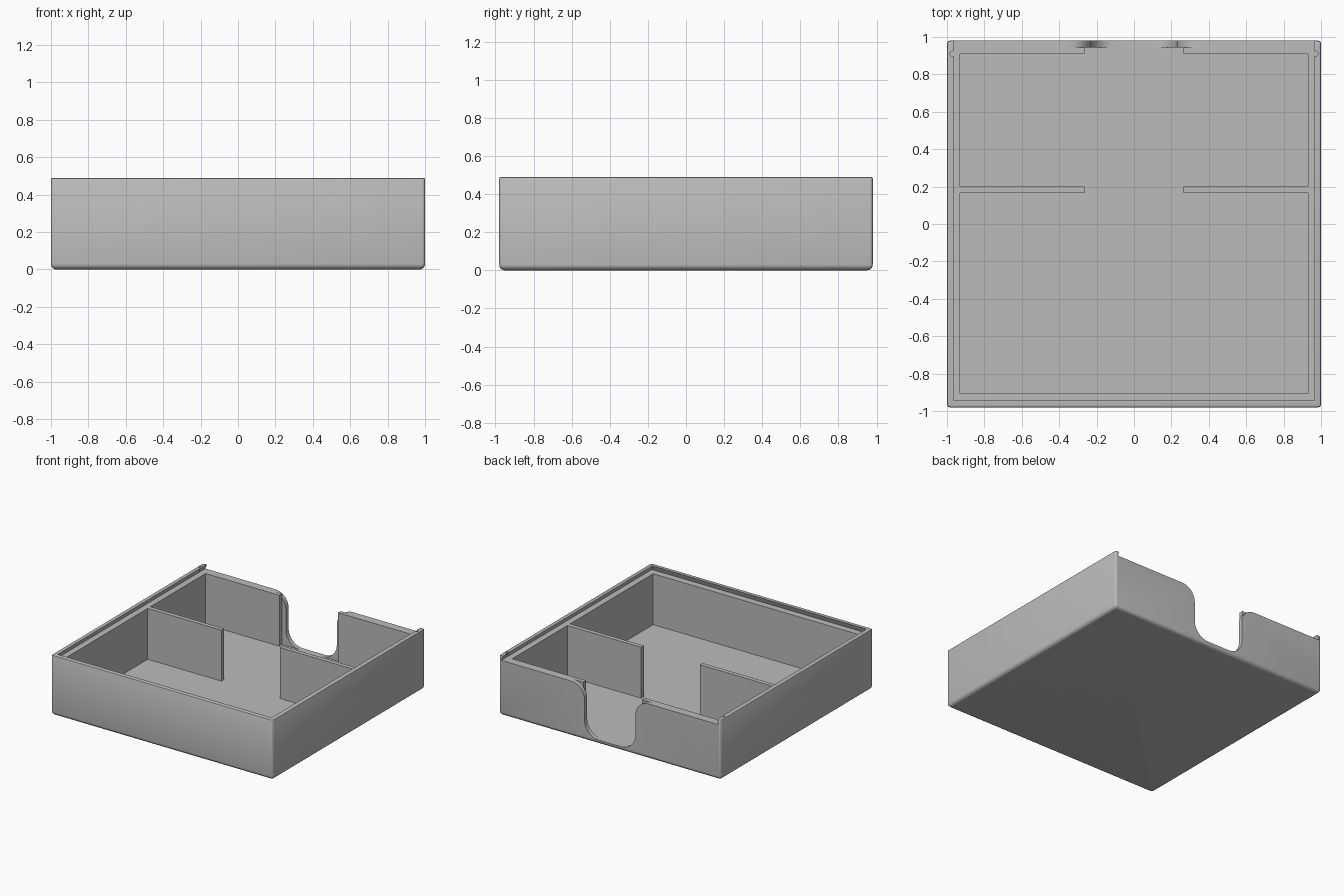
import bpy, bmesh
from math import sin, cos, pi, radians
from mathutils import Vector

if "Cube" in bpy.data.objects:
    bpy.data.objects.remove(bpy.data.objects["Cube"])

FLOOR, LEDGE, TOP = 0.035, 0.45, 0.49

grey = bpy.data.materials.new("plain grey")
grey.use_nodes = True
grey.diffuse_color = (0.5, 0.5, 0.5, 1)
grey.node_tree.nodes["Principled BSDF"].inputs["Base Color"].default_value = (0.5, 0.5, 0.5, 1)


def loft(name, loops):
    """Skin a closed solid through matching loops of points."""
    bm = bmesh.new()
    rings = [[bm.verts.new(p) for p in loop] for loop in loops]
    for a, b in zip(rings, rings[1:]):
        for i in range(len(a)):
            j = (i + 1) % len(a)
            bm.faces.new((a[i], a[j], b[j], b[i]))
    bm.faces.new(rings[0][::-1])
    bm.faces.new(rings[-1])
    bmesh.ops.recalc_face_normals(bm, faces=bm.faces)
    mesh = bpy.data.meshes.new(name)
    bm.to_mesh(mesh)
    bm.free()
    mesh.materials.append(grey)
    obj = bpy.data.objects.new(name, mesh)
    bpy.context.collection.objects.link(obj)
    return obj


def rect(x0, x1, y0, y1, z):
    return [(x0, y0, z), (x1, y0, z), (x1, y1, z), (x0, y1, z)]


def box(name, x0, x1, y0, y1, z0, z1):
    return loft(name, [rect(x0, x1, y0, y1, z) for z in (z0, z1)])


def arc(cx, cy, r, start, end, steps):
    angles = [radians(start + (end - start) * i / steps) for i in range(steps + 1)]
    return [(cx + r * cos(a), cy + r * sin(a)) for a in angles]


def rounded_rect(inset, z, r=0.015):
    hx, hy = 1 - inset - r, 0.98 - inset - r
    corners = [(hx, hy, 0), (-hx, hy, 90), (-hx, -hy, 180), (hx, -hy, 270)]
    return [(x, y, z) for cx, cy, a in corners for x, y in arc(cx, cy, r, a, a + 90, 4)]


# Tray body with a rounded bottom edge and a fine rounded rim
levels = [(0.03 * (1 - sin(a)), 0.03 * (1 - cos(a))) for a in [i * pi / 12 for i in range(7)]]
levels += [(0, TOP - 0.008), (0.0025, TOP - 0.0025), (0.008, TOP)]
tray = loft("tray_body", [rounded_rect(i, z) for i, z in levels])

# Storage space and dovetail lid slot that is open at the back
cutters = [
    box("cavity_cutter", -0.93, 0.93, -0.905, 0.91, FLOOR, LEDGE + 0.02),
    loft("lid_slot_cutter", [
        rect(-0.98, 0.98, -0.96, 1.1, LEDGE),
        rect(-0.965, 0.965, -0.945, 1.1, TOP),
        rect(-0.965, 0.965, -0.945, 1.1, TOP + 0.1)]),
    box("inner_notch_cutter", -0.265, 0.265, 0.88, 0.945, FLOOR, TOP + 0.1),
]

# Flared thumb notch through the outer skin of the back wall
half = [(0.35, TOP + 0.1)] + arc(0.35, LEDGE - 0.12, 0.12, 90, 180, 10)
half += arc(0.10, FLOOR + 0.13, 0.13, 0, -90, 10)
outline = half + [(-x, z) for x, z in reversed(half)]
cutters.append(loft("thumb_notch_cutter", [[(x, y, z) for x, z in outline] for y in (0.944, 1.1)]))

# Small lid catches in the side rails
for side in (-1, 1):
    ring = arc(side * 0.97, 0.91, 0.014, 0, 330, 11)
    cutters.append(loft("catch_cutter", [[(x, y, z) for x, y in ring] for z in (LEDGE, TOP + 0.1)]))

for cutter in cutters:
    cutter.hide_render = True
    mod = tray.modifiers.new(cutter.name, "BOOLEAN")
    mod.operation, mod.solver, mod.object = "DIFFERENCE", "EXACT", cutter

# Bake the cuts, then drop the cutters
bpy.context.view_layer.update()
baked = bpy.data.meshes.new_from_object(tray.evaluated_get(bpy.context.evaluated_depsgraph_get()))
tray.modifiers.clear()
tray.data = baked
for cutter in cutters:
    bpy.data.objects.remove(cutter)

# Two dividers with a gap between them
for name, x0, x1 in (("left_divider", 0.265, 0.93), ("right_divider", -0.93, -0.265)):
    box(name, x0, x1, 0.165, 0.20, FLOOR, LEDGE)

bpy.ops.object.select_all(action="DESELECT")
tray.select_set(True)
bpy.context.view_layer.objects.active = tray
bpy.ops.object.shade_smooth_by_angle(angle=radians(30))
